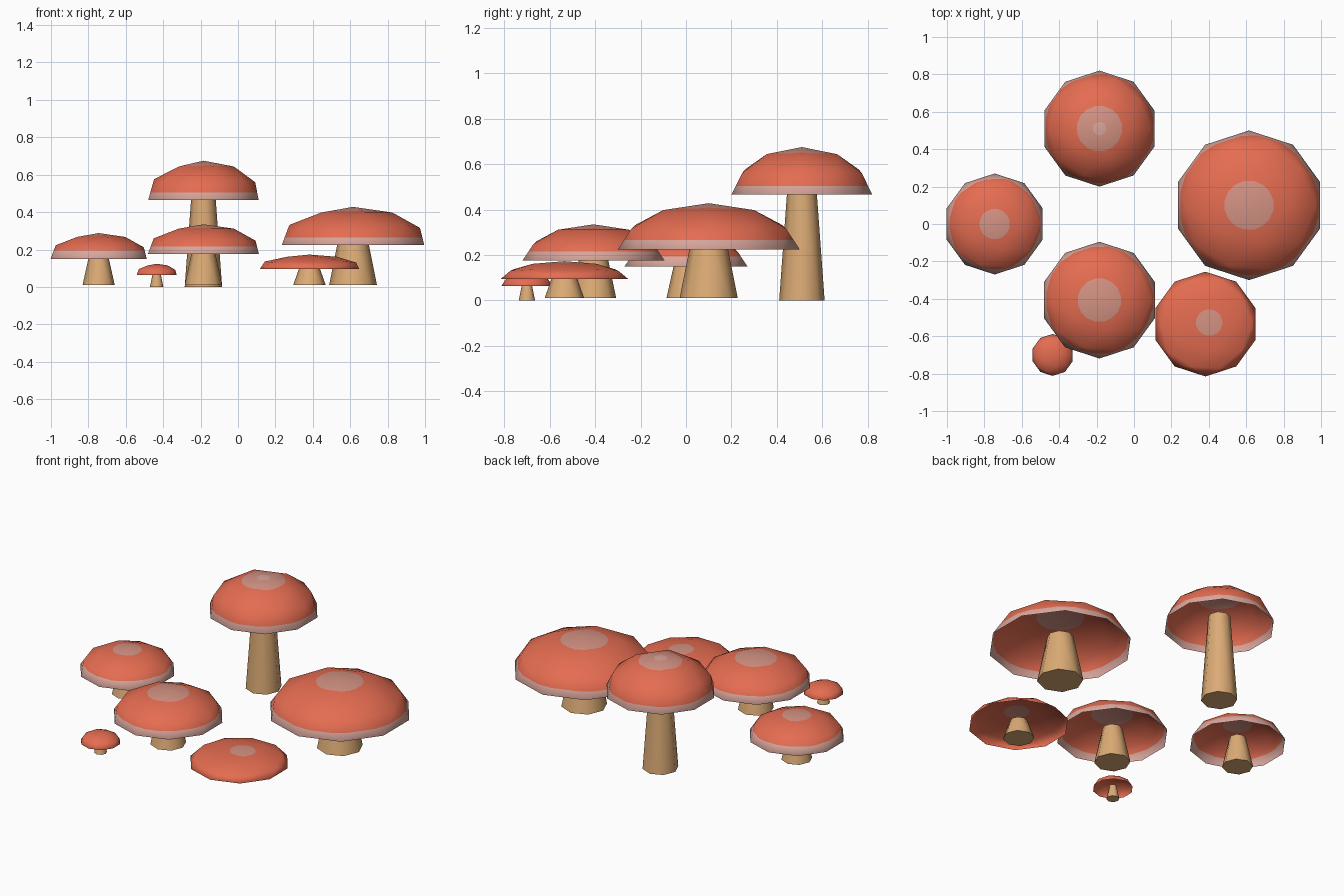
import bpy, bmesh, math
from mathutils import Vector

if "Cube" in bpy.data.objects:
    bpy.data.objects.remove(bpy.data.objects["Cube"])


def material(name, rgb):
    m = bpy.data.materials.new(name)
    m.diffuse_color = (*rgb, 1)
    m.use_nodes = True
    m.node_tree.nodes["Principled BSDF"].inputs["Base Color"].default_value = m.diffuse_color
    return m


RED = material("cap_red", (0.78, 0.15, 0.082))
PALE = material("rim_pale_pink", (0.69, 0.38, 0.33))
PINK = material("tip_pink", (0.66, 0.29, 0.23))
TAN = material("stem_tan", (0.72, 0.41, 0.18))


def cut_disc(bm, pole, radius, offset, sides=16):
    """Cut a round patch around the cap's pole; return the inner faces."""
    for i in range(sides):
        a = 2 * math.pi * i / sides
        n = Vector((math.cos(a), math.sin(a), 0))
        faces = set(pole.link_faces)
        edges = {e for f in faces for e in f.edges}
        verts = {v for f in faces for v in f.verts}
        bmesh.ops.bisect_plane(bm, geom=list(verts | edges | faces), dist=1e-6,
                               plane_co=Vector(offset) + n * radius, plane_no=n)
    return list(pole.link_faces)


def add_cap(name, x, y, r, z0, z1, band, spots, offset):
    """Thin open dome: upper half of a low-poly icosphere, squashed."""
    h = z1 - z0
    bm = bmesh.new()
    bmesh.ops.create_icosphere(bm, subdivisions=2, radius=1)
    bmesh.ops.delete(bm, geom=[v for v in bm.verts if v.co.z < -0.01], context='VERTS')
    # pale band along the rim
    if band:
        bmesh.ops.bisect_plane(bm, geom=bm.verts[:] + bm.edges[:] + bm.faces[:], dist=1e-6,
                               plane_co=(0, 0, band), plane_no=(0, 0, 1))
        for f in bm.faces:
            if f.calc_center_median().z < band:
                f.material_index = 1
    # round spots on the crown
    pole = max(bm.verts, key=lambda v: v.co.z)
    for radius, slot in spots:
        for f in cut_disc(bm, pole, radius / r, (offset[0] / r, offset[1] / r, 0)):
            f.material_index = slot
    # smooth normals of the squashed sphere
    for f in bm.faces:
        f.smooth = True
    for v in bm.verts:
        v.co = (v.co.x * r, v.co.y * r, v.co.z * h)
    me = bpy.data.meshes.new(name)
    bm.to_mesh(me)
    bm.free()
    for m in (RED, PALE, PINK):
        me.materials.append(m)
    normals = [Vector((v.co.x / r**2, v.co.y / r**2, v.co.z / h**2)).normalized()
               for v in me.vertices]
    me.normals_split_custom_set_from_vertices(normals)
    ob = bpy.data.objects.new(name, me)
    ob.location = (x, y, z0)
    bpy.context.collection.objects.link(ob)


def add_stem(name, x, y, base, r0, r_rim, z0, z1):
    """Tapered stem reaching a little way inside the cap."""
    top = z0 + 0.3 * (z1 - z0)
    r1 = r0 + (r_rim - r0) * (top - base) / (z0 - base)
    bpy.ops.mesh.primitive_cone_add(vertices=8, radius1=r0, radius2=r1, depth=top - base,
                                    location=(x, y, (top + base) / 2))
    ob = bpy.context.object
    ob.name = name
    ob.data.materials.append(TAN)
    bpy.ops.object.shade_smooth_by_angle(angle=math.radians(50))


# name, x, y, cap radius, rim z, top z, band, crown spots, spot offset, stem base z, base radius, radius at rim
MUSHROOMS = [
    ("tall", -0.185, 0.51, 0.31, 0.466, 0.675, 0.18, [(0.12, 2), (0.035, 1)], (0, 0), 0, 0.10, 0.066),
    ("wide", 0.615, 0.10, 0.40, 0.225, 0.428, 0.20, [(0.13, 2)], (0, 0), 0.01, 0.128, 0.085),
    ("left", -0.745, 0.0, 0.27, 0.15, 0.288, 0.32, [(0.08, 2)], (0, 0), 0.01, 0.086, 0.055),
    ("middle", -0.185, -0.407, 0.312, 0.176, 0.335, 0.25, [(0.115, 2)], (0, 0), 0.01, 0.10, 0.065),
    ("flat", 0.382, -0.535, 0.28, 0.095, 0.173, 0, [(0.07, 2)], (0.02, 0.008), 0.01, 0.087, 0.057),
    ("tiny", -0.435, -0.70, 0.112, 0.064, 0.124, 0, [], (0, 0), 0, 0.036, 0.023),
]
for n, x, y, r, z0, z1, band, spots, off, base, r0, rr in MUSHROOMS:
    add_cap(n + "_mushroom_cap", x, y, r, z0, z1, band, spots, off)
    add_stem(n + "_mushroom_stem", x, y, base, r0, rr, z0, z1)
